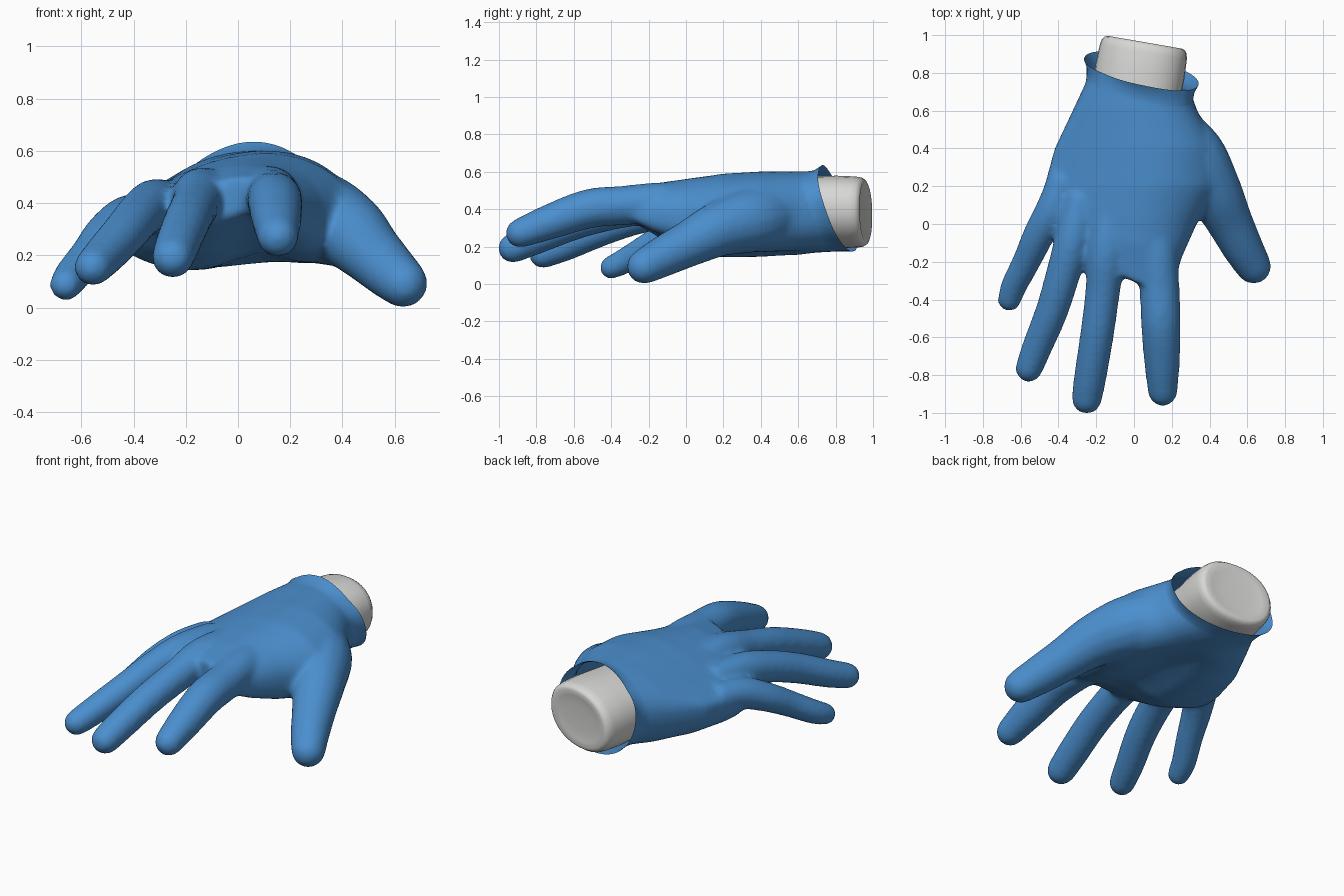
import bpy, bmesh, math
from mathutils import Vector

if "Cube" in bpy.data.objects:
    bpy.data.objects.remove(bpy.data.objects["Cube"])


def material(name, rgb):
    m = bpy.data.materials.new(name)
    m.diffuse_color = (*rgb, 1)
    m.use_nodes = True
    m.node_tree.nodes["Principled BSDF"].inputs["Base Color"].default_value = m.diffuse_color
    return m


BLUE = material("glove blue", (0.07, 0.275, 0.62))
GREY = material("pale grey", (0.68, 0.68, 0.67))


def loft(bm, rings):
    """Skin closed rings of equal length and cap both ends."""
    vs = [[bm.verts.new(p) for p in r] for r in rings]
    n = len(vs[0])
    for a, b in zip(vs, vs[1:]):
        for i in range(n):
            j = (i + 1) % n
            bm.faces.new((a[i], a[j], b[j], b[i]))
    bm.faces.new(vs[0][::-1])
    bm.faces.new(vs[-1])


def make(name, bm, mat):
    bmesh.ops.recalc_face_normals(bm, faces=bm.faces)
    me = bpy.data.meshes.new(name)
    bm.to_mesh(me)
    bm.free()
    me.materials.append(mat)
    ob = bpy.data.objects.new(name, me)
    bpy.context.collection.objects.link(ob)
    return ob


def spow(v, e):
    return math.copysign(abs(v) ** e, v)


def spline(pts, steps=5):
    """Catmull-Rom through (x, y, z, radius) points."""
    p = [Vector(q) for q in pts]
    p = [p[0] * 2 - p[1]] + p + [p[-1] * 2 - p[-2]]
    out = []
    for i in range(1, len(p) - 2):
        a, b, c, d = p[i - 1:i + 3]
        for s in range(steps):
            t = s / steps
            out.append(0.5 * (2 * b + (c - a) * t + (2 * a - 5 * b + 4 * c - d) * t * t
                              + (3 * b - a - 3 * c + d) * t ** 3))
    return out + [p[-2]]


def finger(bm, pts, n=16):
    path = spline(pts)
    # rounded tip
    end, r = path[-1].to_3d(), path[-1][3]
    d = (end - path[-2].to_3d()).normalized()
    for k in (25, 50, 72, 86):
        a = math.radians(k)
        path.append(Vector((*(end + d * r * math.sin(a)), r * math.cos(a))))
    rings = []
    for i, q in enumerate(path):
        t = path[min(i + 1, len(path) - 1)].to_3d() - path[max(i - 1, 0)].to_3d()
        side = t.cross(Vector((0, 0, 1))).normalized()
        up = side.cross(t).normalized()
        rings.append([q.to_3d() + q[3] * (side * math.cos(u) + up * math.sin(u))
                      for u in (2 * math.pi * k / n for k in range(n))])
    loft(bm, rings)


# palm: y, left, right, top, bottom, slant of the section in plan
PALM = [(1.05, -.23, .265, .585, .19, 0), (.75, -.255, .283, .602, .17, 0),
        (.6, -.325, .335, .603, .14, 0), (.4, -.42, .445, .60, .127, 0),
        (.2, -.475, .45, .59, .13, 0), (.06, -.485, .33, .575, .142, .15),
        (-.08, -.44, .25, .557, .19, .3), (-.265, -.37, .20, .51, .30, .4)]
bm = bmesh.new()
rings = []
for y, xl, xr, zt, zb, slant in PALM:
    ring = []
    arch = min(1, max(0, (.75 - y) / .4))
    for k in range(48):
        u = 2 * math.pi * k / 48
        c, s = math.cos(u), math.sin(u)
        c, s = spow(c, .88), spow(s, .88 if s > 0 else .88 - .22 * arch)
        x = (xl + xr) / 2 + (xr - xl) / 2 * c
        z = (zt + zb) / 2 + (zt - zb) / 2 * s
        if s > 0:
            z += s * (.09 * (x - .05) - .42 * arch * (x - .1) ** 2)
        else:
            z -= .075 * arch * s * math.exp(-((x - .08) / .16) ** 2)
        ring.append((x, y - slant * (x + .1), z))
    rings.append(ring)
loft(bm, rings)

# thumb, then index to little finger: x, y, z, radius
finger(bm, [(.18, .54, .38, .14), (.31, .36, .345, .175), (.42, .18, .295, .15),
            (.502, .02, .217, .125), (.573, -.12, .148, .11), (.632, -.222, .094, .096)])
finger(bm, [(.10, .1, .44, .09), (.12, -.12, .437, .108), (.135, -.33, .42, .106),
            (.142, -.52, .402, .106), (.148, -.72, .335, .096), (.152, -.885, .272, .08)])
finger(bm, [(-.12, .1, .44, .09), (-.145, -.14, .43, .105), (-.165, -.35, .39, .093),
            (-.195, -.58, .33, .09), (-.23, -.8, .245, .087), (-.25, -.925, .192, .081)])
finger(bm, [(-.28, .15, .41, .08), (-.325, -.08, .397, .095), (-.38, -.28, .35, .091),
            (-.435, -.46, .285, .087), (-.508, -.64, .205, .081), (-.556, -.765, .155, .073)])
finger(bm, [(-.37, .25, .36, .08), (-.43, .08, .338, .09), (-.505, -.06, .28, .084),
            (-.57, -.2, .2, .075), (-.632, -.32, .127, .07), (-.66, -.4, .088, .063)])
glove = make("glove", bm, BLUE)

# fuse into one soft skin
rm = glove.modifiers.new("fuse", 'REMESH')
rm.mode, rm.voxel_size = 'VOXEL', .016
sm = glove.modifiers.new("soften", 'SMOOTH')
sm.factor, sm.iterations = .5, 10
dg = bpy.context.evaluated_depsgraph_get()
fused = bpy.data.meshes.new_from_object(glove.evaluated_get(dg))
glove.modifiers.clear()
glove.data = fused

# cut the slanted opening, then draw its edge out into a flared rim
bm = bmesh.new()
bm.from_mesh(fused)
normal = Vector((.22, 1, .36))
bmesh.ops.bisect_plane(bm, geom=bm.verts[:] + bm.edges[:] + bm.faces[:],
                       plane_co=(0, .875, 0), plane_no=normal, clear_outer=True)
centre = Vector((.04, 0, .39))
axis = Vector((.1, .98, 0))
edges = [e for e in bm.edges if e.is_boundary]
for advance, flare in ((.045, .004), (.04, .018)):
    geom = bmesh.ops.extrude_edge_only(bm, edges=edges)["geom"]
    for v in (g for g in geom if isinstance(g, bmesh.types.BMVert)):
        out = Vector((v.co.x - centre.x, 0, v.co.z - centre.z)).normalized()
        side = max(abs(out.x) ** 4, 1.6 * max(0, out.z) ** 3)
        v.co += axis * advance + out * (flare * side)
    edges = [g for g in geom if isinstance(g, bmesh.types.BMEdge)]
bmesh.ops.recalc_face_normals(bm, faces=bm.faces)
bm.to_mesh(fused)
bm.free()
fused.materials.clear()
fused.materials.append(BLUE)

# wrist stump with rounded, slightly sunken end, tipped up on the thumb side
bm = bmesh.new()
fwd = Vector((.17, .985, 0))
right = Vector((.985, -.17, .1))
end = Vector((.058, .96, .385))
rings = []
for back, scale in ((-.36, .98), (-.15, 1.01), (-.05, .99), (-.02, .965),
                    (-.004, .91), (.002, .84), (-.004, .68), (-.008, .4)):
    ring = []
    for k in range(32):
        u = 2 * math.pi * k / 32
        ring.append(end + fwd * back + right * (.236 * scale * spow(math.cos(u), .92))
                    + Vector((0, 0, .19 * scale * spow(math.sin(u), .92))))
    rings.append(ring)
loft(bm, rings)
wrist = make("wrist", bm, GREY)

for ob in (glove, wrist):
    bpy.ops.object.select_all(action='DESELECT')
    ob.select_set(True)
    bpy.context.view_layer.objects.active = ob
    bpy.ops.object.shade_smooth_by_angle(angle=math.radians(50))
